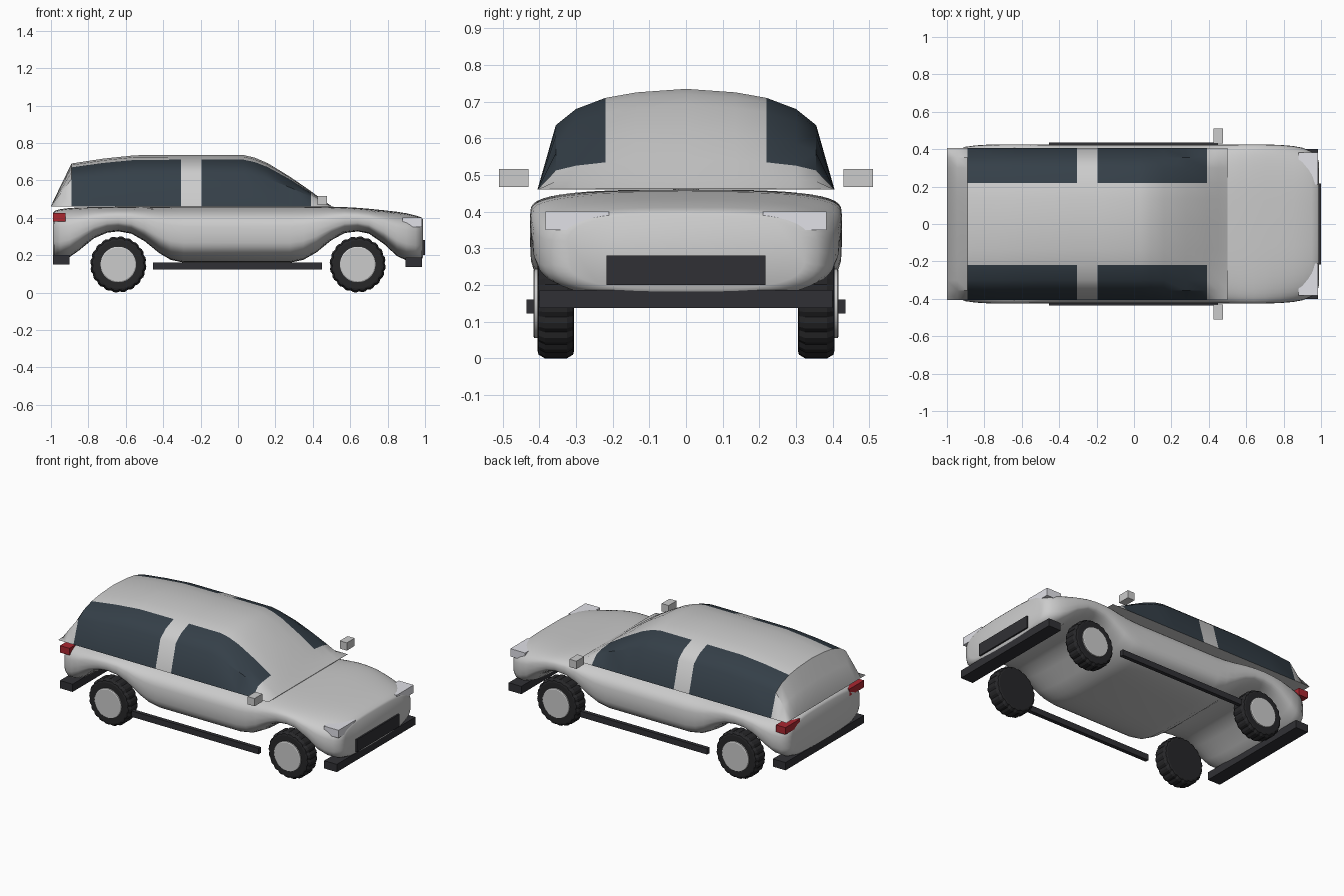
import bpy, bmesh, math

if "Cube" in bpy.data.objects:
    bpy.data.objects.remove(bpy.data.objects["Cube"])

def material(name, rgb):
    m = bpy.data.materials.new(name)
    m.diffuse_color = (*rgb, 1)
    m.use_nodes = True
    m.node_tree.nodes["Principled BSDF"].inputs["Base Color"].default_value = m.diffuse_color
    return m

GLASS = material("dark_glass", (0.035, 0.05, 0.065))
BLACK = material("black_trim", (0.03, 0.03, 0.035))
RUBBER = material("rubber", (0.02, 0.02, 0.022))
RED = material("red_lens", (0.4, 0.02, 0.03))
CLEAR = material("clear_lens", (0.75, 0.75, 0.8))
GREY = material("body_grey", (0.55, 0.55, 0.55))


def finish(bm, name, mats=(), angle=None):
    bmesh.ops.recalc_face_normals(bm, faces=bm.faces)
    me = bpy.data.meshes.new(name)
    bm.to_mesh(me)
    bm.free()
    for m in mats:
        me.materials.append(m)
    ob = bpy.data.objects.new(name, me)
    bpy.context.collection.objects.link(ob)
    if angle:
        me.shade_smooth()
        me.set_sharp_from_angle(angle=math.radians(angle))
    return ob


def loft(rings, wrap=False):
    """Skin closed rings; cap both ends or join last to first."""
    bm = bmesh.new()
    vs = [[bm.verts.new(p) for p in r] for r in rings]
    n = len(vs[0])
    pairs = list(zip(vs, vs[1:])) + ([(vs[-1], vs[0])] if wrap else [])
    for a, b in pairs:
        for i in range(n):
            j = (i + 1) % n
            bm.faces.new((a[i], a[j], b[j], b[i]))
    if not wrap:
        bm.faces.new(vs[0])
        bm.faces.new(vs[-1])
    return bm


def box(name, x, y, z, mat=None):
    bm = bmesh.new()
    bmesh.ops.create_cube(bm, size=1)
    for v in bm.verts:
        for k, (lo, hi) in enumerate((x, y, z)):
            v.co[k] = lo if v.co[k] < 0 else hi
    return finish(bm, name, [mat] if mat else [])


def pair(name, x, y, z, mat=None):
    box(name + "_right", x, (-y[1], -y[0]), z, mat)
    box(name + "_left", x, y, z, mat)


# Lower body: x, bottom, top, half width
stations = [
    (-.99, .20, .425, .33), (-.98, .185, .437, .37), (-.95, .175, .446, .395),
    (-.90, .19, .452, .413), (-.85, .225, .455, .42), (-.77, .29, .457, .425),
    (-.70, .32, .458, .425), (-.64, .327, .459, .425), (-.57, .315, .46, .425),
    (-.50, .275, .46, .425), (-.42, .21, .46, .425), (-.36, .175, .46, .425),
    (-.29, .16, .46, .425), (.28, .16, .46, .425), (.35, .175, .46, .425),
    (.42, .215, .46, .425), (.50, .28, .459, .425), (.57, .318, .457, .425),
    (.64, .327, .453, .425), (.70, .315, .448, .425), (.78, .26, .44, .423),
    (.85, .195, .432, .417), (.90, .172, .424, .408), (.95, .165, .412, .388),
    (.98, .175, .402, .36), (.99, .19, .392, .325)]
N = 48
rings = []
for x, lo, hi, w in stations:
    ring = []
    for i in range(N):
        t = 2 * math.pi * i / N
        c, s = math.cos(t), math.sin(t)
        e = 2 / 3.3
        ring.append((x, math.copysign(abs(c) ** e, c) * w,
                     (lo + hi) / 2 + math.copysign(abs(s) ** e, s) * (hi - lo) / 2))
    rings.append(ring)
finish(loft(rings), "lower_body", angle=50)

# Cabin: arched section scaled by roof height, window faces coloured
half = [(.405, 0), (.355, .64), (.30, .80), (.22, .91), (.135, .965)]
arch = half + [(0, 1)] + [(-y, f) for y, f in reversed(half)]
roof = [(-1, .003), (-.945, .118), (-.89, .23), (-.72, .256), (-.55, .274),
        (-.305, .275), (-.195, .275), (.03, .275), (.09, .261), (.16, .231),
        (.28, .158), (.39, .082), (.45, .036), (.5, .003)]
bm = loft([[(x, y, .46 + h * f) for y, f in arch] for x, h in roof])
for f in bm.faces:
    c = f.calc_center_median()
    if abs(c.y) > .22 and (-.89 < c.x < -.305 or -.195 < c.x < .39) and len(f.verts) == 4:
        f.material_index = 1
finish(bm, "cabin", [GREY, GLASS], angle=40)

# Bumpers, grille, sills, lamps and mirrors
box("front_bumper", (.895, .985), (-.40, .40), (.137, .187), BLACK)
box("rear_bumper", (-.99, -.9), (-.40, .40), (.15, .20), BLACK)
box("grille", (.96, 1.0), (-.217, .217), (.20, .28), BLACK)
pair("sill", (-.455, .45), (.41, .435), (.122, .16), BLACK)
pair("headlight", (.88, .985), (.21, .383), (.35, .40), CLEAR)
pair("tail_light", (-.99, -.922), (.25, .40), (.38, .425), RED)
pair("mirror", (.425, .475), (.43, .51), (.467, .517))


# Wheels: lathed tyre with tread notches, plus hub disc
def wheel(name, cx, side):
    seg = 60
    cy = .355 * side
    profile = [(-.05, .09), (-.05, .128), (-.047, .14), (-.03, .15),
               (.03, .15), (.047, .14), (.05, .128), (.05, .09)]
    rings = []
    for off, r in profile:
        ring = []
        for i in range(seg):
            t = 2 * math.pi * (i + .5) / seg
            rr = r - (.006 if r > .135 and i % 3 == 0 else 0)
            ring.append((cx + rr * math.sin(t), cy + off, .15 - rr * math.cos(t)))
        rings.append(ring)
    finish(loft(rings), name + "_tyre", [RUBBER])
    disc = []
    for off, r in ((.03, .095), (.058, .095), (.061, .09)):
        disc.append([(cx + r * math.cos(2 * math.pi * i / 32), cy + off * side,
                      .15 + r * math.sin(2 * math.pi * i / 32)) for i in range(32)])
    finish(loft(disc), name + "_hub", angle=30)


for end, cx in (("front", .64), ("rear", -.64)):
    for label, side in (("left", 1), ("right", -1)):
        wheel(f"{end}_{label}_wheel", cx, side)
